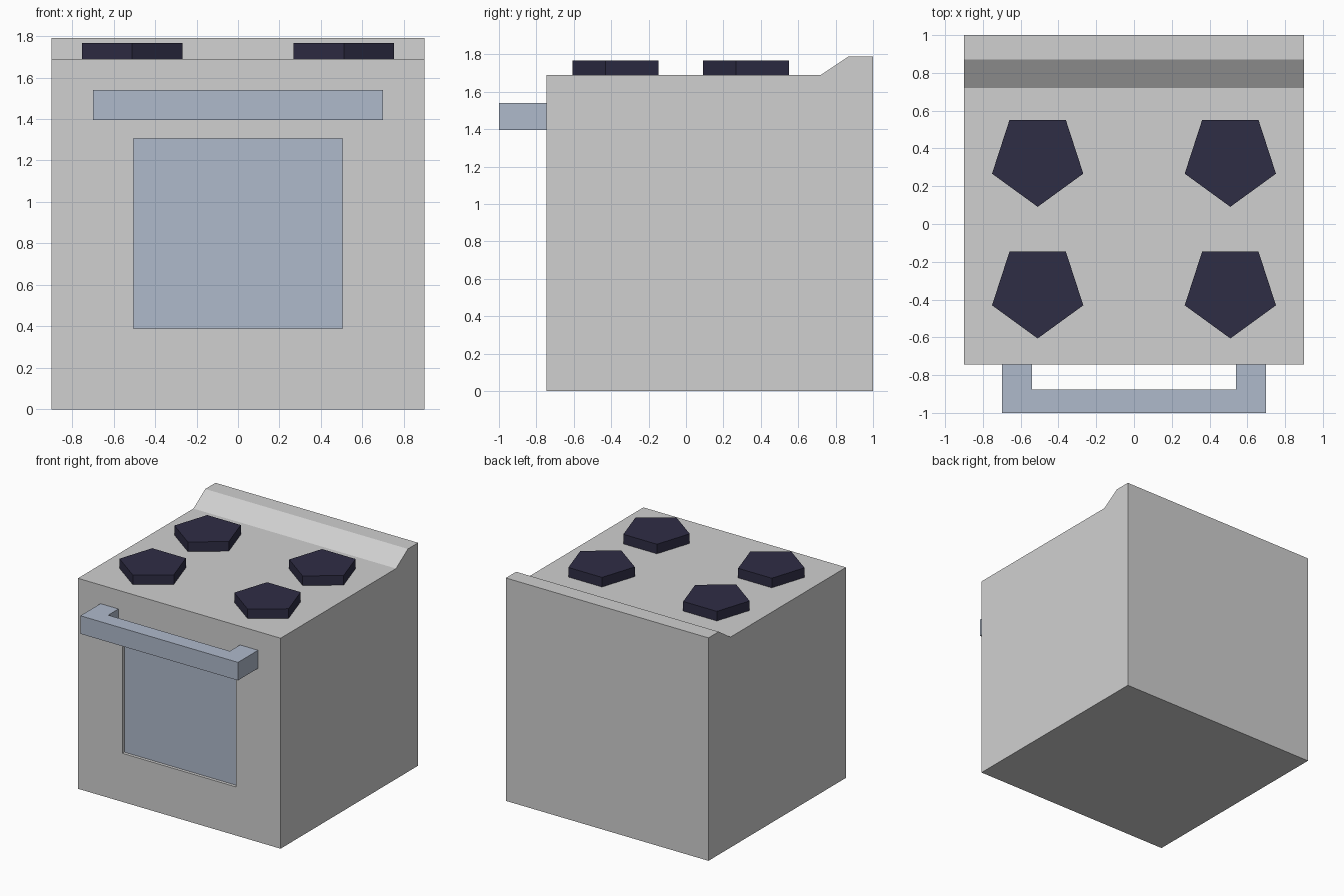
import bpy, bmesh, math

if "Cube" in bpy.data.objects:
    bpy.data.objects.remove(bpy.data.objects["Cube"])


def material(name, rgb):
    m = bpy.data.materials.new(name)
    m.diffuse_color = (*rgb, 1.0)
    m.use_nodes = True
    m.node_tree.nodes["Principled BSDF"].inputs["Base Color"].default_value = m.diffuse_color
    return m


GREY = material("light grey", (0.63, 0.63, 0.63))
STEEL = material("blue grey", (0.43, 0.49, 0.60))
DARK = material("dark navy", (0.028, 0.026, 0.060))


def finish(bm, name, mats):
    bmesh.ops.recalc_face_normals(bm, faces=bm.faces[:])
    me = bpy.data.meshes.new(name)
    bm.to_mesh(me)
    bm.free()
    for m in mats:
        me.materials.append(m)
    ob = bpy.data.objects.new(name, me)
    bpy.context.collection.objects.link(ob)
    return ob


def prism(points, direction):
    """Extrude a closed outline of 3D points along a direction."""
    bm = bmesh.new()
    face = bm.faces.new([bm.verts.new(p) for p in points])
    res = bmesh.ops.extrude_face_region(bm, geom=[face], use_keep_orig=True)
    moved = [v for v in res["geom"] if isinstance(v, bmesh.types.BMVert)]
    bmesh.ops.translate(bm, verts=moved, vec=direction)
    bmesh.ops.recalc_face_normals(bm, faces=bm.faces[:])
    return bm


FRONT = -0.745

# Body: side profile with raised back rail, extruded across the width
profile = [(FRONT, 0), (1, 0), (1, 1.79), (0.87, 1.79), (0.72, 1.69), (FRONT, 1.69)]
bm = prism([(-0.9, y, z) for y, z in profile], (1.8, 0, 0))

# Oven window: recessed pane cut into the front face
front = next(f for f in bm.faces if f.normal.y < -0.9)
outer = sorted(front.verts, key=lambda v: math.atan2(v.co.z - 0.85, v.co.x))
bm.faces.remove(front)
corners = [(-0.505, 0.39), (0.505, 0.39), (0.505, 1.305), (-0.505, 1.305)]
rim = [bm.verts.new((x, FRONT, z)) for x, z in corners]
pane = [bm.verts.new((x, FRONT + 0.025, z)) for x, z in corners]
for a, b in ((outer, rim), (rim, pane)):
    for i in range(4):
        j = (i + 1) % 4
        bm.faces.new((a[i], a[j], b[j], b[i]))
bm.faces.new(pane).material_index = 1
finish(bm, "oven_body", [GREY, STEEL])

# Door handle: U-shaped bar
u = [(-0.7, FRONT), (-0.7, -1), (0.7, -1), (0.7, FRONT),
     (0.54, FRONT), (0.54, -0.875), (-0.54, -0.875), (-0.54, FRONT)]
finish(prism([(x, y, 1.395) for x, y in u], (0, 0, 0.145)), "door_handle", [STEEL])

# Four pentagonal burners pointing to the front
R = 0.254
for row, cy in (("front", -0.352), ("back", 0.345)):
    for side, cx in (("left", -0.51), ("right", 0.51)):
        ring = [(cx + R * math.sin(k * math.tau / 5),
                 cy - R * math.cos(k * math.tau / 5), 1.69) for k in range(5)]
        finish(prism(ring, (0, 0, 0.077)), f"burner_{row}_{side}", [DARK])
